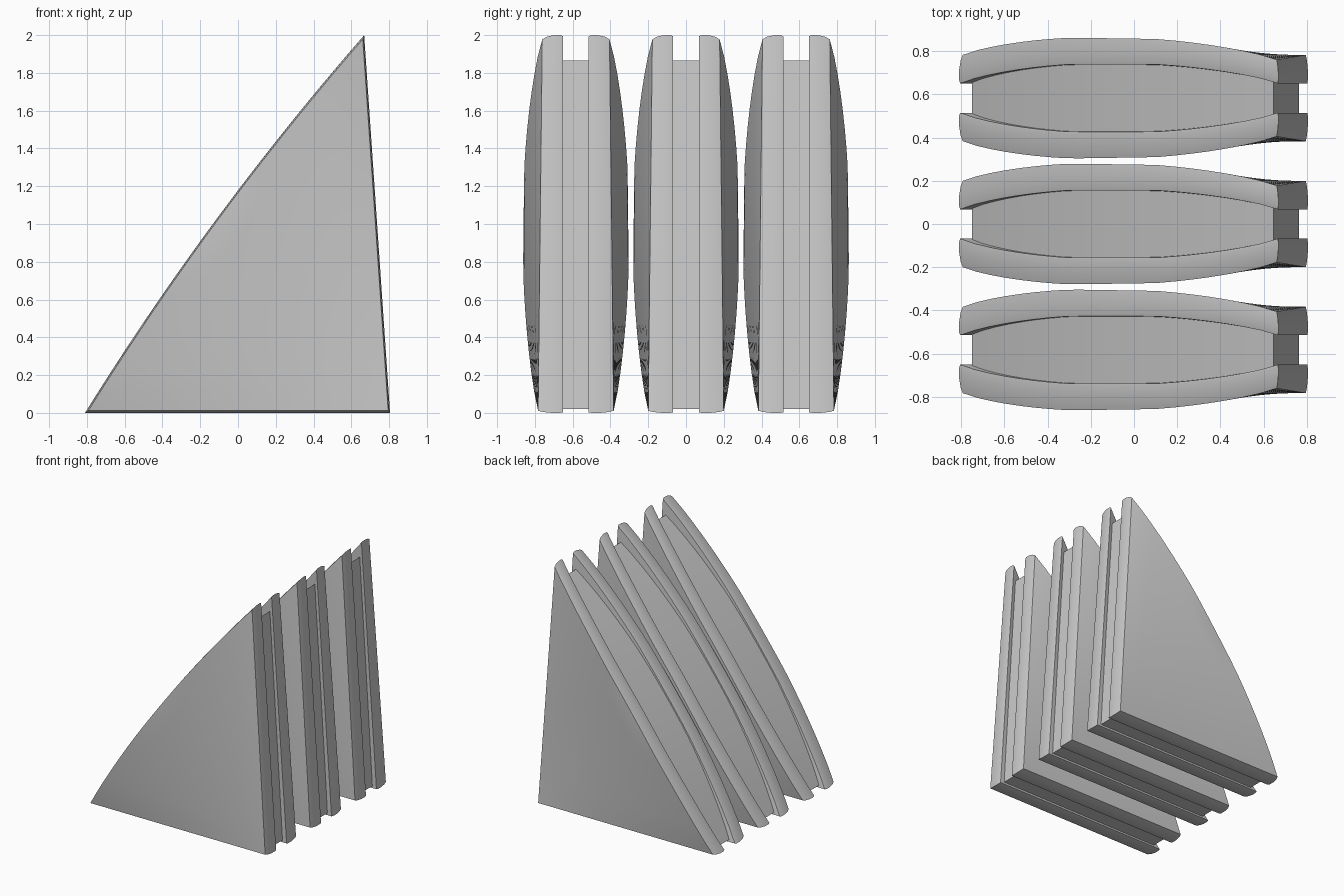
import bpy, bmesh
from mathutils import Vector

if "Cube" in bpy.data.objects:
    bpy.data.objects.remove(bpy.data.objects["Cube"])

A, B, C = Vector((-0.81, 0)), Vector((0.805, 0)), Vector((0.668, 2.0))
N = 20


def flat(tri, a, c, bow):
    """Point in a triangle whose long (cut) side is bowed outward."""
    p = tri[0] * a + tri[1] * (1 - a - c) + tri[2] * c
    d = tri[2] - tri[0]
    return p + Vector((-d.y, d.x)).normalized() * (4 * a * c * bow)


def dome(p):
    """Outward swelling: zero along the two crust sides, largest mid-cut."""
    c = max(0, min(1, p.y / 2))
    a = max(0, (B.x + (C.x - B.x) * c - p.x) / (B.x - A.x))
    return 0.088 * min(1, 4 * a * c) ** 0.85, c


def triangle_solid(name, tri, bow, layers, y_func, yc):
    """Stacked triangular grids; layers = (depth parameter, inset scale)."""
    bm = bmesh.new()
    centre = (tri[0] + tri[1] + tri[2]) / 3
    rim = ([(i, 0) for i in range(N)] + [(N - i, i) for i in range(N)]
           + [(0, N - i) for i in range(N)])
    last, prev = len(layers) - 1, None
    for k, (t, s) in enumerate(layers):
        keys = rim if 0 < k < last else [
            (i, j) for i in range(N + 1) for j in range(N + 1 - i)]
        cur = {}
        for i, j in keys:
            p = flat(tri, i / N, j / N, bow)
            y = y_func(p, t)
            p = centre + (p - centre) * s
            cur[i, j] = bm.verts.new((p.x, yc + y, p.y))
        if k in (0, last):
            for i in range(N):
                for j in range(N - i):
                    bm.faces.new((cur[i, j], cur[i + 1, j], cur[i, j + 1]))
                    if i + j < N - 1:
                        bm.faces.new((cur[i + 1, j], cur[i + 1, j + 1], cur[i, j + 1]))
        if prev:
            for m, q in enumerate(rim):
                r = rim[(m + 1) % len(rim)]
                bm.faces.new((prev[q], prev[r], cur[r], cur[q]))
        prev = cur
    bmesh.ops.recalc_face_normals(bm, faces=bm.faces)
    low = min(v.co.z for v in bm.verts)
    if low < 0.015:
        bmesh.ops.translate(bm, verts=bm.verts, vec=(0, 0, -low))
    me = bpy.data.meshes.new(name)
    bm.to_mesh(me)
    bm.free()
    ob = bpy.data.objects.new(name, me)
    bpy.context.collection.objects.link(ob)
    bpy.ops.object.select_all(action='DESELECT')
    ob.select_set(True)
    bpy.context.view_layer.objects.active = ob
    bpy.ops.object.shade_smooth_by_angle(angle=0.6)


def bread_y(side):
    def f(p, t):
        d, c = dome(p)
        return side * (0.068 + d + t * (0.132 - 0.022 * c))
    return f


def filling_y(p, t):
    return t * (0.07 + dome(p)[0])


bread_layers = [(0, 0.995), (0.12, 1), (0.45, 1), (0.8, 0.993), (1, 0.983)]
filling_tri = [Vector((-0.75, 0.02)), Vector((0.765, 0.02)), Vector((0.645, 1.865))]

for n, yc in enumerate((-0.583, 0, 0.583), 1):
    # two domed bread slices
    for label, side in (("front", -1), ("back", 1)):
        triangle_solid(f"bread_slice_{label}_{n}", [A, B, C], 0.05,
                       bread_layers, bread_y(side), yc)
    # recessed filling between them
    triangle_solid(f"filling_{n}", filling_tri, 0.085,
                   [(-1, 1), (0, 1), (1, 1)], filling_y, yc)
